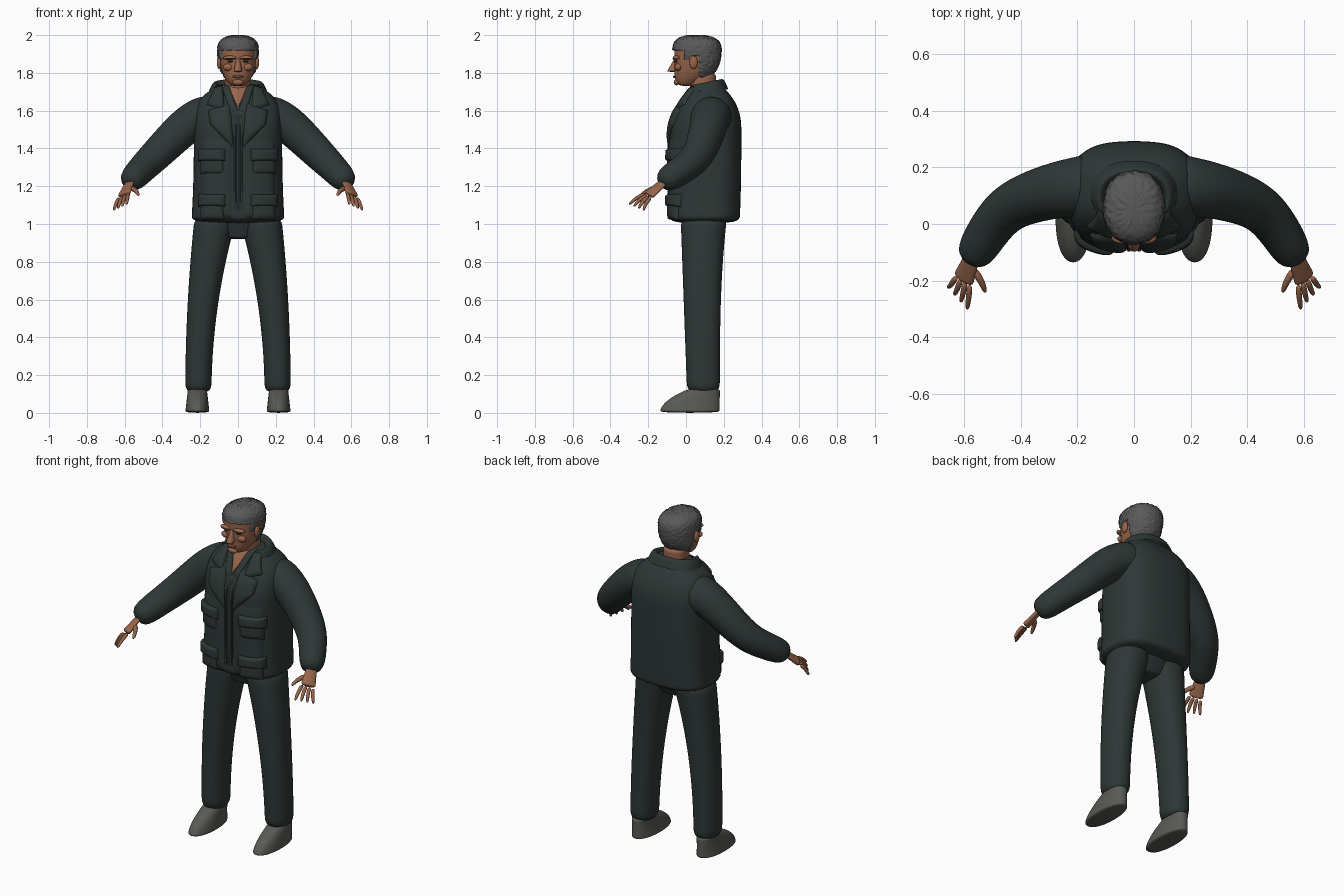
import bpy, bmesh, math, random
from mathutils import Vector, Matrix
from mathutils.bvhtree import BVHTree

random.seed(4)
cube = bpy.data.objects.get("Cube")
if cube:
    bpy.data.objects.remove(cube)


def material(name, red, green, blue):
    mat = bpy.data.materials.new(name)
    mat.use_nodes = True
    mat.diffuse_color = (red, green, blue, 1)
    shader = mat.node_tree.nodes["Principled BSDF"]
    shader.inputs["Base Color"].default_value = mat.diffuse_color
    return mat


CLOTH = material("dark green grey cloth", .027, .039, .037)
SHIRT = material("darker shirt cloth", .017, .025, .024)
SKIN = material("tan skin", .31, .13, .07)
LIP = material("brown lips", .2, .08, .05)
HAIR = material("grey hair", .1, .1, .1)
BROW = material("dark brow", .06, .04, .03)
SHOE = material("grey shoe", .1, .1, .09)


def finish(name, bm, mat, mirror=False, smooth=False):
    """Make an object, apply its smoothing and optionally mirror it across x."""
    mesh = bpy.data.meshes.new(name)
    bm.to_mesh(mesh)
    bm.free()
    mesh.materials.append(mat)
    ob = bpy.data.objects.new(name, mesh)
    bpy.context.collection.objects.link(ob)
    if smooth:
        ob.modifiers.new("smooth", "SUBSURF").levels = 2
        graph = bpy.context.evaluated_depsgraph_get()
        ob.data = bpy.data.meshes.new_from_object(ob.evaluated_get(graph))
        ob.modifiers.clear()
    for face in ob.data.polygons:
        face.use_smooth = True
    if mirror:
        ob.modifiers.new("mirror", "MIRROR").use_mirror_merge = False
    return ob


def bridge(name, rings, mat, mirror=False, back_only=False):
    """Join closed rings of points into a smooth skin."""
    bm = bmesh.new()
    rows = [[bm.verts.new(point) for point in ring] for ring in rings]
    for low, high in zip(rows, rows[1:]):
        for i in range(len(low)):
            bm.faces.new((low[i - 1], low[i], high[i], high[i - 1]))
    if back_only:
        front = [vert for vert in bm.verts if vert.co.y < .02]
        bmesh.ops.delete(bm, geom=front, context="VERTS")
    else:
        bm.faces.new(rows[0])
        bm.faces.new(rows[-1])
    bmesh.ops.recalc_face_normals(bm, faces=bm.faces)
    return finish(name, bm, mat, mirror, smooth=True)


def circle(count):
    angles = [math.tau * i / count for i in range(count)]
    return [(math.cos(angle), math.sin(angle)) for angle in angles]


def squared(value, power):
    return math.copysign(abs(value) ** (2 / power), value)


def loft(name, shape, mat, steps=8, power=2.2, tilt=0, **options):
    """Stack ovals; shape(t) gives height, front, back, half width and centre x."""
    rings = []
    for step in range(steps + 1):
        height, front, back, half, centre = shape(step / steps)
        middle, depth = (front + back) / 2, (back - front) / 2
        ring = []
        for c, s in circle(24):
            y = depth * squared(s, power)
            ring.append((centre + half * squared(c, power), middle + y, height + tilt * y))
        rings.append(ring)
    return bridge(name, rings, mat, **options)


def tube(name, path, start, end, mat, side, flat=1):
    """Sweep a tapering oval along a path, on both sides of the body."""
    points = [Vector(point) for point in path]
    last = len(points) - 1
    rings = []
    for i, point in enumerate(points):
        along = (points[min(i + 1, last)] - points[max(i - 1, 0)]).normalized()
        wide = (side - along * side.dot(along)).normalized()
        thin = along.cross(wide) * flat
        radius = start + (end - start) * i / last
        rings.append([point + radius * (c * wide + s * thin) for c, s in circle(12)])
    return bridge(name, rings, mat, mirror=True)


def blob(name, centre, size, mat, mirror=True):
    bm = bmesh.new()
    place = Matrix.Translation(centre) @ Matrix.Diagonal((*size, 1))
    bmesh.ops.create_uvsphere(bm, u_segments=16, v_segments=10, radius=1, matrix=place)
    return finish(name, bm, mat, mirror)


# Jacket body: straight to the chest, then closing over the shoulders
def jacket_shape(t):
    height = 1 + .75 * t
    rise = max(0, (height - 1.5) * 4)
    hem = (1 - t) ** 4
    return (height, -.09 + .14 * rise ** 1.6, .295 - .125 * rise ** 2.5 - .01 * hem,
            .235 + .015 * hem - .165 * rise ** 4, 0)


jacket = loft("jacket_body", jacket_shape, CLOTH, steps=15, power=2.8)
surface = BVHTree.FromPolygons([vert.co for vert in jacket.data.vertices],
                               [face.vertices[:] for face in jacket.data.polygons])


def panel(name, corners, thick, mat=CLOTH, mirror=True, count=16):
    """Padded patch on the jacket front; corners are top in, top out, low out, low in."""
    top_in, top_out, low_out, low_in = [Vector(corner) for corner in corners]
    bm = bmesh.new()
    grid = []
    for i in range(count + 1):
        row = []
        for j in range(count + 1):
            u, v = j / count, i / count
            spot = top_in.lerp(top_out, u).lerp(low_in.lerp(low_out, u), v)
            hit, normal, _, _ = surface.ray_cast(Vector((spot.x, -1, spot.y)), Vector((0, 1, 0)))
            if hit is None:
                hit, normal = Vector((spot.x, .06, spot.y)), Vector((0, -1, 0))
            edge = max(abs(2 * u - 1), abs(2 * v - 1))
            row.append(bm.verts.new(hit + normal * (thick * (1 - edge ** 6) - .003)))
        grid.append(row)
    for upper, lower in zip(grid, grid[1:]):
        for j in range(count):
            bm.faces.new((upper[j], lower[j], lower[j + 1], upper[j + 1]))
    return finish(name, bm, mat, mirror)


def box(inner, outer, top, low):
    return (inner, top), (outer, top), (outer, low), (inner, low)


# Open front with shirt, collar and lapels
panel("chest_skin", [(-.06, 1.74), (.06, 1.74), (0, 1.61), (0, 1.61)], .009, SKIN, mirror=False)
panel("shirt_front", box(-.03, .03, 1.61, 1.05), .007, SHIRT, mirror=False)
panel("shirt_collar", [(.05, 1.74), (.09, 1.74), (.04, 1.58), (0, 1.6)], .014)
panel("front_flap", box(.03, .2, 1.46, 1), .013)
panel("zip_edge", box(.01, .025, 1.58, 1.06), .013)
panel("collar_wing", [(.08, 1.74), (.12, 1.72), (.17, 1.63), (.07, 1.6)], .018)
panel("lapel", [(.04, 1.65), (.16, 1.6), (.15, 1.53), (.02, 1.39)], .02)

# Pockets with flaps
for place, low in (("chest", 1.26), ("hip", 1.02)):
    top = low + .13
    panel(place + "_pocket", box(.07, .2, top, low), .022)
    panel(place + "_pocket_flap", box(.06, .21, top + .01, top - .06), .032)

# Folded collar round the back of the neck
loft("back_collar", lambda t: (1.69 + .06 * math.sin(math.pi * t), -.02 + .04 * t,
                               .225 - .07 * t, .16 - .07 * t, 0),
     CLOTH, tilt=.2, back_only=True)

# Sleeves
tube("sleeve", [(.13, .14, 1.57), (.2, .13, 1.57), (.28, .12, 1.52), (.38, .09, 1.42),
                (.46, .05, 1.34), (.52, -.03, 1.28), (.585, -.14, 1.21)],
     .12, .07, CLOTH, Vector((0, 1, 0)))

# Hands: a flat palm, four fanned fingers and a thumb
across = Vector((.8, .45, -.35)).normalized()
knuckles = Vector((.605, -.2, 1.15))
wrist = Vector((.57, -.11, 1.23))
tube("palm", [wrist, wrist.lerp(knuckles, .4), wrist.lerp(knuckles, .8), knuckles],
     .03, .045, SKIN, across, flat=.45)
bend = Vector((0, -.006, .008))
for i, finger in enumerate(("index", "middle", "ring", "little")):
    base = knuckles + across * .02 * (i - 1.5)
    reach = Vector((.01, -.09, -.06)).lerp(Vector((.03, -.04, -.07)), i / 3)
    tube(finger + "_finger", [base, base + reach / 2 + bend, base + reach],
         .012, .008, SKIN, across)
tube("thumb", [(.57, -.16, 1.19), (.54, -.2, 1.18), (.525, -.245, 1.15)], .016, .009, SKIN, across)

# Trousers
loft("hips", lambda t: (.92 + .14 * t, .02 - .05 * t, .16 + .07 * t, .06 + .16 * t ** .5, 0), CLOTH)
loft("trouser_leg", lambda t: (.1 + .95 * t, .005 - .035 * t, .18 + .04 * t ** 3,
                               .07 + .045 * t * t, .21 - .095 * t * t),
     CLOTH, steps=12, mirror=True)

# Shoes: low toe rising to the ankle
loft("shoe", lambda t: (.13 * t, -.14 + .16 * t * t, .18, .065 - .015 * t, .215), SHOE, mirror=True)


# Head: narrow at the chin, rounded at the crown
def head_shape(t):
    jaw, crown = (1 - t) ** 4, t ** 16
    return (1.73 + .26 * t, -.063 + .03 * jaw ** 3 + .06 * crown,
            .18 - .15 * jaw - .07 * crown, .1 - .06 * jaw - .06 * crown, 0)


loft("neck", lambda t: (1.6 + .2 * t, .02, .16, .07, 0), SKIN)
loft("head", head_shape, SKIN, steps=14)

# Face
loft("nose", lambda t: (1.88 - .075 * t, -.06 - .042 * t, -.03, .01 + .013 * t, 0), SKIN)
blob("brow_ridge", (.04, -.05, 1.88), (.04, .02, .012), SKIN)
blob("eyebrow", (.04, -.06, 1.876), (.03, .012, .006), BROW)
blob("eye", (.04, -.053, 1.86), (.016, .01, .005), BROW)
blob("cheekbone", (.05, -.04, 1.83), (.03, .02, .02), SKIN)
blob("lips", (0, -.06, 1.78), (.03, .01, .007), LIP, mirror=False)
blob("chin", (0, -.05, 1.75), (.03, .015, .016), SKIN, mirror=False)
blob("ear", (.1, .04, 1.855), (.012, .022, .034), SKIN)


# Hair: a rough shell that sinks under the skin below the hairline
def hairline(y):
    if y < -.01:
        return 1.92
    if y < .02:
        return 1.87
    return 1.89 if y < .07 else 1.78


hair = loft("hair", head_shape, HAIR, steps=14)
normals = [vert.normal.copy() for vert in hair.data.vertices]
for vert, normal in zip(hair.data.vertices, normals):
    covered = vert.co.z > hairline(vert.co.y)
    vert.co += normal * (random.uniform(.007, .014) if covered else -.008)
    vert.co.z = min(vert.co.z, 2)
